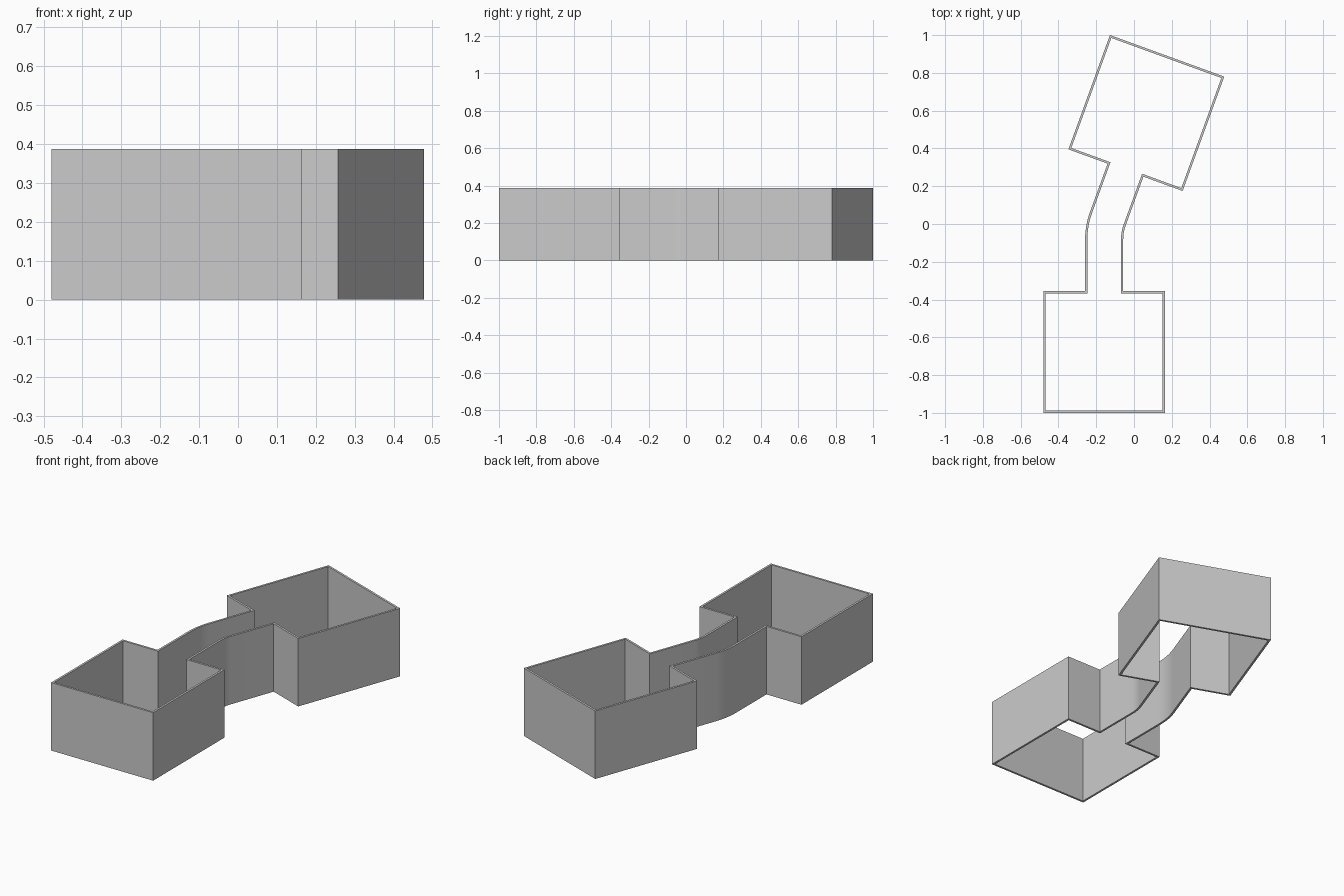
import bpy
import bmesh
from math import sin, cos, tan, radians
from mathutils import Vector

if "Cube" in bpy.data.objects:
    bpy.data.objects.remove(bpy.data.objects["Cube"])

HEIGHT = 0.388          # wall height
WALL = 0.012            # wall thickness
ROOM = 0.322            # half width of each square room
NECK = 0.101            # half width of the passage
BEND = radians(20)      # turn of the passage
RADIUS = 0.33           # bend radius on the centre line
STEPS = 10              # segments in each curved wall
APEX = Vector((-0.158, -0.0255))   # where the two straight axes meet

centre = APEX + Vector((RADIUS, -RADIUS * tan(BEND / 2)))
mirror_normal = Vector((sin(BEND / 2), cos(BEND / 2)))


def mirrored(p):
    """Reflect a plan point across the bisector of the bend."""
    return p - 2 * (p - APEX).dot(mirror_normal) * mirror_normal


def side(s):
    """One side of the plan, from the near room to the far room."""
    shoulder = -1 + 2 * ROOM
    near = [Vector((APEX.x + s * w, y)) for w, y in
            ((ROOM, -1), (ROOM, shoulder), (NECK, shoulder))]
    r = RADIUS - s * NECK
    arc = [centre + r * Vector((-cos(BEND * i / STEPS), sin(BEND * i / STEPS)))
           for i in range(STEPS + 1)]
    return near + arc + [mirrored(p) for p in reversed(near)]


# Outer wall surface: closed plan outline raised to full height
outline = side(1) + side(-1)[::-1]
bm = bmesh.new()
low = [bm.verts.new((p.x, p.y, 0)) for p in outline]
high = [bm.verts.new((p.x, p.y, HEIGHT)) for p in outline]
for i in range(len(outline)):
    j = (i + 1) % len(outline)
    bm.faces.new((low[i], low[j], high[j], high[i]))
mesh = bpy.data.meshes.new("room_walls")
bm.to_mesh(mesh)
bm.free()
walls = bpy.data.objects.new("room_walls", mesh)
bpy.context.collection.objects.link(walls)

# Inward thickness, open at top and bottom
solid = walls.modifiers.new("thickness", 'SOLIDIFY')
solid.thickness = WALL
solid.offset = -1
solid.use_even_offset = True
bpy.context.view_layer.objects.active = walls
walls.select_set(True)
bpy.ops.object.modifier_apply(modifier=solid.name)
bpy.ops.object.shade_smooth_by_angle(angle=radians(15))
